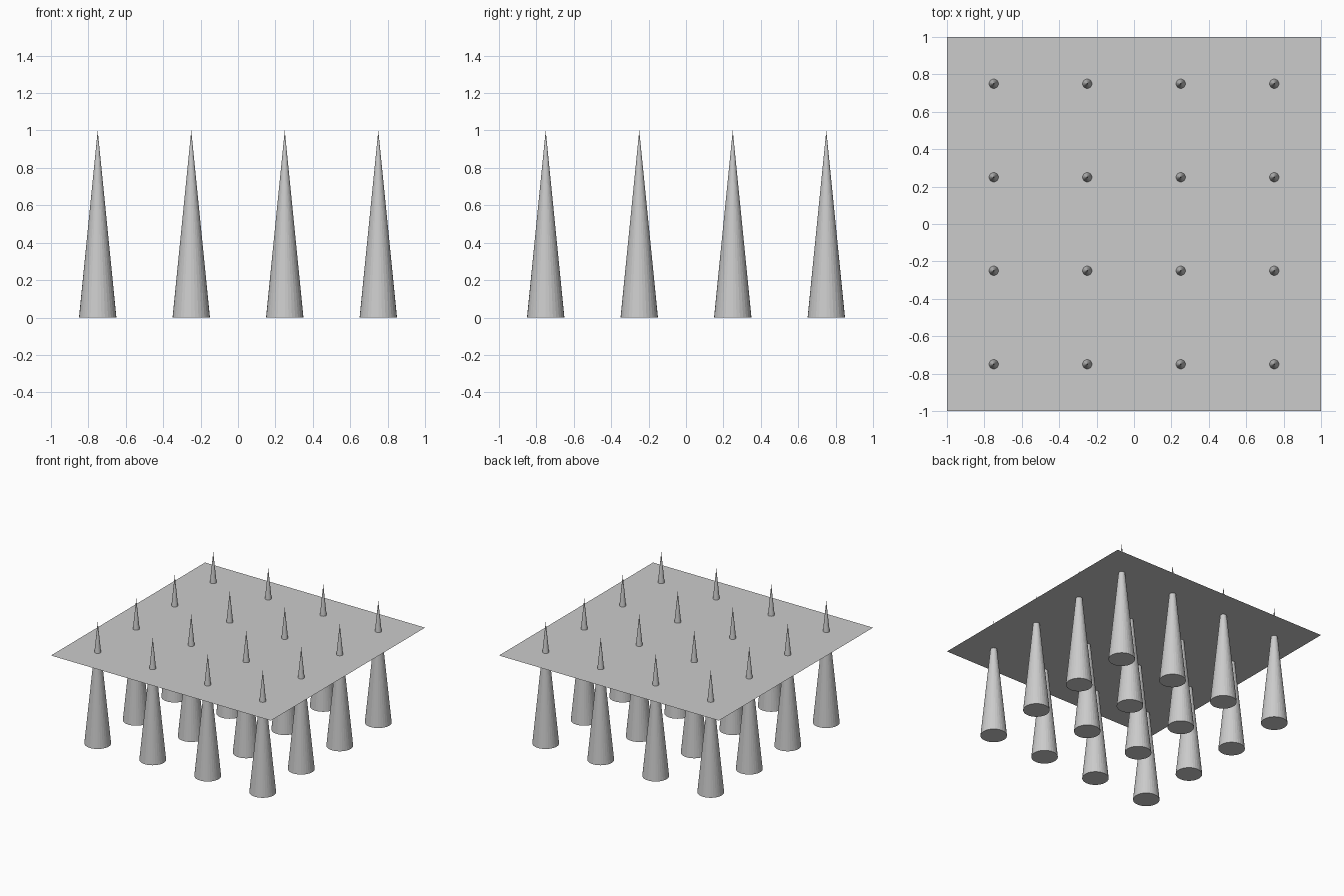
import bpy

# Remove the default cube
cube = bpy.data.objects.get("Cube")
if cube:
    bpy.data.objects.remove(cube, do_unlink=True)

# Single plain grey
GREY = (0.6, 0.6, 0.6, 1.0)
grey = bpy.data.materials.new("plain_grey")
grey.use_nodes = True
grey.diffuse_color = GREY
grey.node_tree.nodes["Principled BSDF"].inputs["Base Color"].default_value = GREY

SPACING = 0.5
COUNT = 4
SHEET_HEIGHT = 0.75


def finish(name):
    obj = bpy.context.object
    obj.name = name
    obj.data.materials.append(grey)
    return obj


# Thin square sheet pierced by the spikes
bpy.ops.mesh.primitive_plane_add(size=2, location=(0, 0, SHEET_HEIGHT))
finish("sheet")

# Grid of tall cone spikes sharing one mesh
bpy.ops.mesh.primitive_cone_add(vertices=32, radius1=0.1, radius2=0, depth=1,
                                location=(0, 0, 0.5))
first = finish("spike")
offset = (COUNT - 1) / 2
for row in range(COUNT):
    for col in range(COUNT):
        spike = first
        if row or col:
            spike = first.copy()
            bpy.context.collection.objects.link(spike)
        spike.name = f"spike_row{row + 1}_col{col + 1}"
        spike.location = ((col - offset) * SPACING, (row - offset) * SPACING, 0.5)
